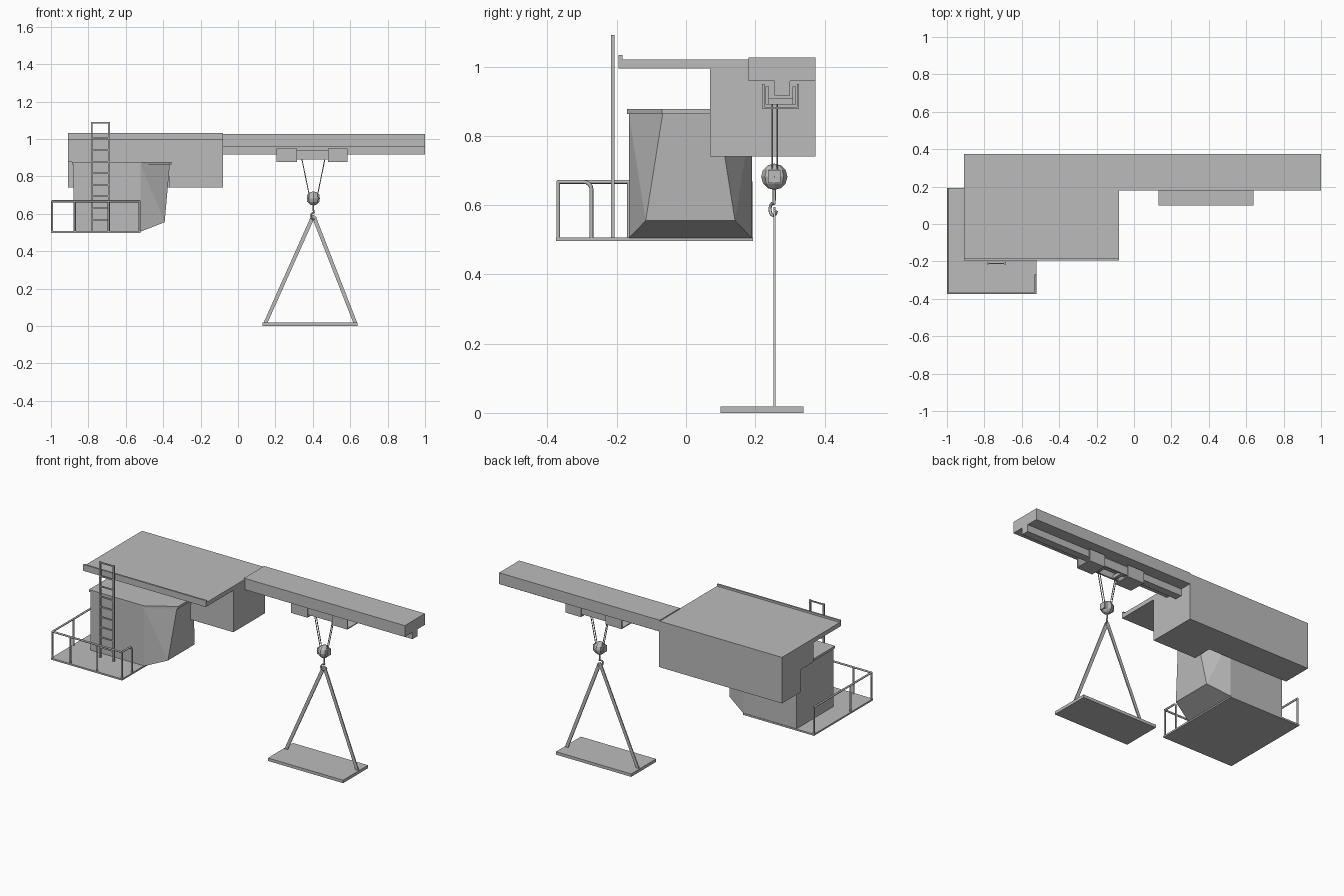
import bpy, bmesh, math
from mathutils import Vector

if "Cube" in bpy.data.objects:
    bpy.data.objects.remove(bpy.data.objects["Cube"])

grey = bpy.data.materials.new("plain_grey")
grey.diffuse_color = (0.5, 0.5, 0.5, 1)
grey.use_nodes = True
grey.node_tree.nodes["Principled BSDF"].inputs["Base Color"].default_value = grey.diffuse_color


def finish(bm, name):
    bmesh.ops.recalc_face_normals(bm, faces=bm.faces)
    me = bpy.data.meshes.new(name)
    bm.to_mesh(me)
    bm.free()
    me.materials.append(grey)
    ob = bpy.data.objects.new(name, me)
    bpy.context.collection.objects.link(ob)
    return ob


def add_box(bm, x0, x1, y0, y1, z0, z1):
    vs = bmesh.ops.create_cube(bm, size=1)["verts"]
    for v in vs:
        v.co = Vector((x1 if v.co.x > 0 else x0, y1 if v.co.y > 0 else y0, z1 if v.co.z > 0 else z0))


def boxes(name, *dims):
    bm = bmesh.new()
    for d in dims:
        add_box(bm, *d)
    return finish(bm, name)


def prism(name, pts, axis, a, b):
    """Extrude a profile: axis 'x' takes (y, z) points, axis 'y' takes (x, z), axis 'z' takes (x, y)."""
    def place(p, t):
        return {"x": (t, p[0], p[1]), "y": (p[0], t, p[1]), "z": (p[0], p[1], t)}[axis]
    bm = bmesh.new()
    lo = [bm.verts.new(place(p, a)) for p in pts]
    hi = [bm.verts.new(place(p, b)) for p in pts]
    bm.faces.new(lo)
    bm.faces.new(hi)
    for i in range(len(pts)):
        j = (i + 1) % len(pts)
        bm.faces.new((lo[i], lo[j], hi[j], hi[i]))
    return finish(bm, name)


def hull(name, pts):
    bm = bmesh.new()
    for p in pts:
        bm.verts.new(p)
    bmesh.ops.convex_hull(bm, input=bm.verts)
    bmesh.ops.dissolve_limit(bm, angle_limit=0.02, verts=bm.verts, edges=bm.edges)
    return finish(bm, name)


def tubes(name, paths, r, sides=8):
    """Straight round tubes along each path."""
    bm = bmesh.new()
    for path in paths:
        for a, b in zip(path, path[1:]):
            a, b = Vector(a), Vector(b)
            d = b - a
            m = d.to_track_quat("Z", "Y").to_matrix().to_4x4()
            m.translation = (a + b) / 2
            bmesh.ops.create_cone(bm, cap_ends=True, segments=sides, radius1=r, radius2=r,
                                  depth=d.length + r * 0.6, matrix=m)
    ob = finish(bm, name)
    for p in ob.data.polygons:
        p.use_smooth = len(p.vertices) == 4
    return ob


# Machine house, notched at its lower front for the cabin
boxes("machine_house",
      (-0.91, -0.08, 0.19, 0.374, 0.74, 1.0),
      (-0.37, -0.08, 0.07, 0.19, 0.74, 1.0),
      (-0.91, -0.37, 0.07, 0.19, 0.877, 1.0))

# Roof slab with a raised front lip
prism("roof", [(-0.195, 0.995), (0.374, 0.995), (0.374, 1.021), (-0.184, 1.021),
               (-0.184, 1.033), (-0.195, 1.033)], "x", -0.91, -0.08)

# Boom with the hanging rail under it
prism("boom", [(0.18, 0.958), (0.255, 0.958), (0.255, 0.916), (0.301, 0.916),
               (0.301, 0.958), (0.374, 0.958), (0.374, 1.027), (0.18, 1.027)], "x", -0.085, 1.0)

# Cabin: straight rear body and a tapered nose
YC = 0.0125
cabin = []
for s in (-1, 1):
    for x, w, z in ((-0.88, 0.1775, 0.505), (-0.88, 0.1775, 0.863), (-0.52, 0.1775, 0.505),
                    (-0.52, 0.1775, 0.863), (-0.392, 0.129, 0.555), (-0.365, 0.08, 0.863)):
        cabin.append((x, YC + s * w, z))
hull("cabin", cabin)
prism("cabin_roof", [(-0.887, -0.171), (-0.517, -0.171), (-0.355, -0.07), (-0.355, 0.095),
                     (-0.517, 0.195), (-0.887, 0.195)], "z", 0.863, 0.877)

# Walkway floor
boxes("walkway_floor", (-1.0, -0.52, -0.375, 0.193, 0.497, 0.507))

# Handrail: top rail with a rounded drop at the open end, plus posts
XL, XR, YF, ZT, ZB = -0.994, -0.526, -0.369, 0.667, 0.505
bend = [(XR, -0.295 + 0.022 * math.sin(t), ZT - 0.022 + 0.022 * math.cos(t))
        for t in (i * math.pi / 8 for i in range(5))]
rail = [(XL, 0.187, ZB), (XL, 0.187, ZT), (XL, YF, ZT), (XR, YF, ZT)] + bend + [(XR, bend[-1][1], ZB)]
posts = [[(x, y, ZB), (x, y, ZT)] for x, y in
         ((XL, YF), (XL, -0.165), (-0.872, YF), (-0.692, YF), (XR, YF))]
tubes("handrail", [rail] + posts, 0.0055)

# Ladder
ladder = [(x - 0.005, x + 0.005, -0.216, -0.206, 0.505, 1.091) for x in (-0.782, -0.69)]
ladder += [(-0.782, -0.69, -0.214, -0.208, z - 0.004, z + 0.004)
           for z in [1.086] + [1.003 - 0.062 * i for i in range(8)]]
boxes("ladder", *ladder)

# Trolley: two open channels around the rail, joined by a slim frame
y0, y1, z0, z1, t = 0.22, 0.327, 0.877, 0.95, 0.006
channel = [(y0, z0), (y1, z0), (y1, z1), (y1 - t, z1), (y1 - t, z0 + t),
           (y0 + t, z0 + t), (y0 + t, z1), (y0, z1)]
for side, xa, xb in (("left", 0.205, 0.315), ("right", 0.48, 0.585)):
    prism("trolley_channel_" + side, channel, "x", xa, xb)
boxes("trolley_frame",
      (0.31, 0.485, 0.23, 0.24, 0.89, 0.942),
      (0.31, 0.485, 0.307, 0.317, 0.89, 0.942),
      (0.33, 0.35, 0.24, 0.307, 0.89, 0.91),
      (0.452, 0.472, 0.24, 0.307, 0.89, 0.91))

# Hoist ropes
HX, HY = 0.403, 0.255
tubes("hoist_ropes", [[(HX + s * 0.063, y, 0.9), (HX + s * 0.022, y, 0.7)]
                      for s in (-1, 1) for y in (0.249, 0.263)], 0.0025, 6)

# Pulley block: faceted ball with cheek plates
bm = bmesh.new()
bmesh.ops.create_uvsphere(bm, u_segments=8, v_segments=6, radius=0.038)
for v in bm.verts:
    v.co = Vector((v.co.x * 0.92 + HX, v.co.y + HY, v.co.z + 0.682))
for s in (-1, 1):
    cx = HX + s * 0.026
    add_box(bm, cx - 0.008, cx + 0.008, HY - 0.018, HY + 0.018, 0.664, 0.702)
finish(bm, "pulley_block")

# Hook: shank and a curl turned slightly towards the boom tip
d = Vector((0.8, 0.6, 0))
c = Vector((HX, HY - 0.003, 0.588))
curl = [c + d * (0.016 * math.cos(a)) + Vector((0, 0, 0.018 * math.sin(a)))
        for a in (math.radians(75 + 33 * i) for i in range(9))]
tubes("hook", [[(HX, HY, 0.655), (HX, HY, 0.62)] + curl], 0.0045, 8)

# Sling bars: flat strips from the hook down to the pallet
for s, side in ((-1, "left"), (1, "right")):
    mid = 0.387
    prism("sling_bar_" + side,
          [(HX + s * 0.002 - 0.003, 0.594), (HX + s * 0.012, 0.588), (mid + s * 0.25, 0.018),
           (mid + s * 0.229, 0.018), (HX - s * 0.006, 0.578)], "y", HY - 0.003, HY + 0.003)

# Load pallet
boxes("load_pallet", (0.132, 0.64, 0.1, 0.34, 0.0, 0.018))
